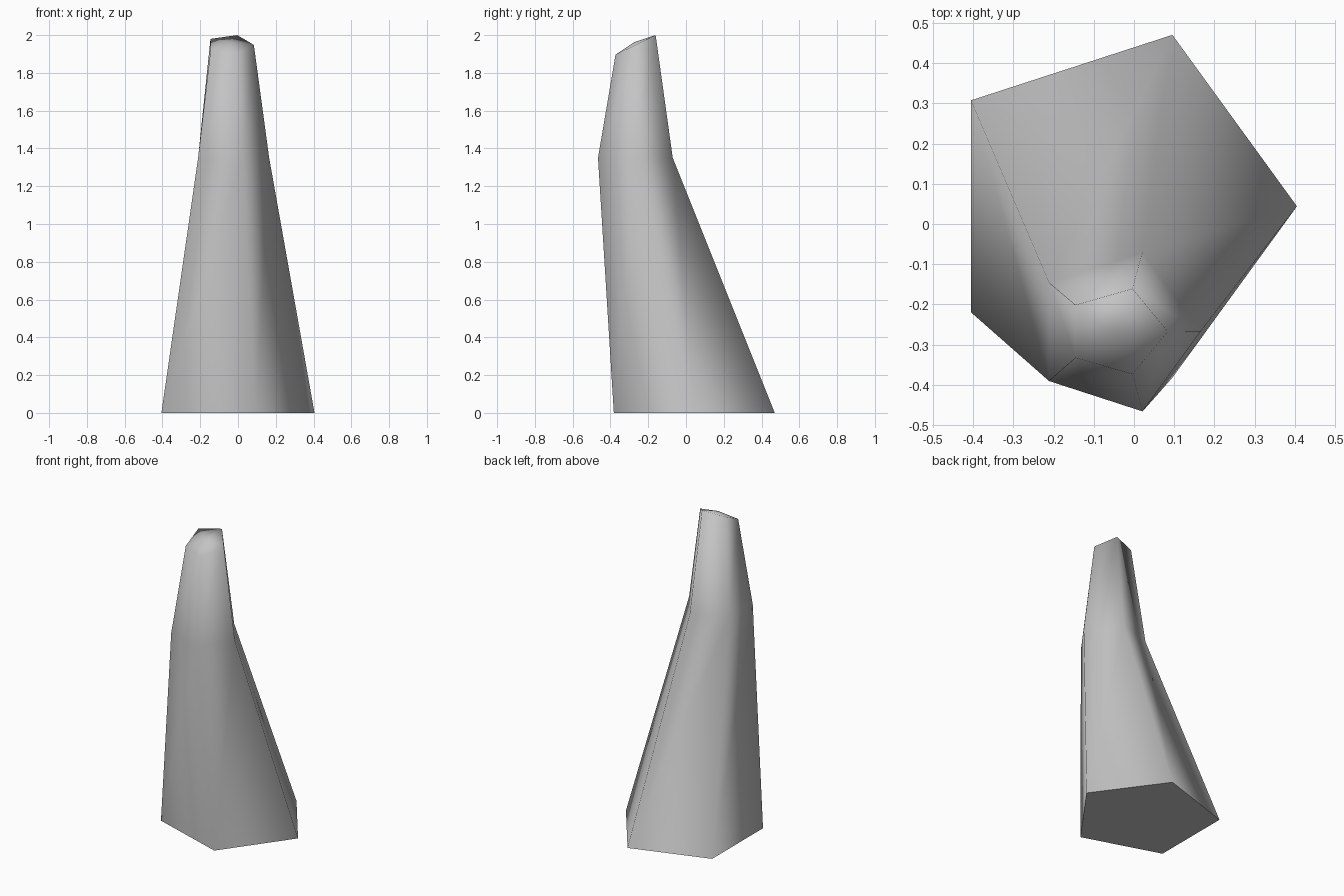
import bpy
import bmesh
from math import cos, sin, tau
from mathutils import Vector

SIDES = 5
AXIS_X = -0.043

default = bpy.data.objects.get("Cube")
if default:
    bpy.data.objects.remove(default, do_unlink=True)

# Stone grey material
stone = bpy.data.materials.new("stone grey")
stone.use_nodes = True
grey = (0.55, 0.55, 0.55, 1.0)
stone.diffuse_color = grey
stone.node_tree.nodes["Principled BSDF"].inputs["Base Color"].default_value = grey

bm = bmesh.new()


def ring(center, radius, squash=1.0, tilt=0.0):
    """Five-sided ring; tilt raises the back and squash shortens its depth."""
    verts = []
    for i in range(SIDES):
        a = tau * i / SIDES
        offset = Vector((cos(a), sin(a) * squash, sin(a) * tilt)) * radius
        verts.append(bm.verts.new(Vector(center) + offset))
    return verts


# Base, bend and tilted tip of the spike
base = ring((AXIS_X, 0.044, 0), 0.448)
bend = ring((AXIS_X, -0.268, 1.35), 0.208)
tip = ring((AXIS_X, -0.267, 1.948), 0.127, squash=0.88, tilt=0.43)
peak = bm.verts.new((AXIS_X, -0.274, 1.963))

# Side walls and slightly raised cap
for i in range(SIDES):
    j = (i + 1) % SIDES
    for low, high in ((base, bend), (bend, tip)):
        bm.faces.new((low[i], low[j], high[j], high[i]))
    bm.faces.new((tip[i], tip[j], peak))

# Flat underside
underside = bm.faces.new(base[::-1])

# Smooth body with a crisp bottom rim
for face in bm.faces:
    face.smooth = face is not underside
for edge in underside.edges:
    edge.smooth = False
bm.normal_update()

mesh = bpy.data.meshes.new("stone_spike")
bm.to_mesh(mesh)
bm.free()
mesh.materials.append(stone)
spike = bpy.data.objects.new("stone_spike", mesh)
bpy.context.collection.objects.link(spike)
